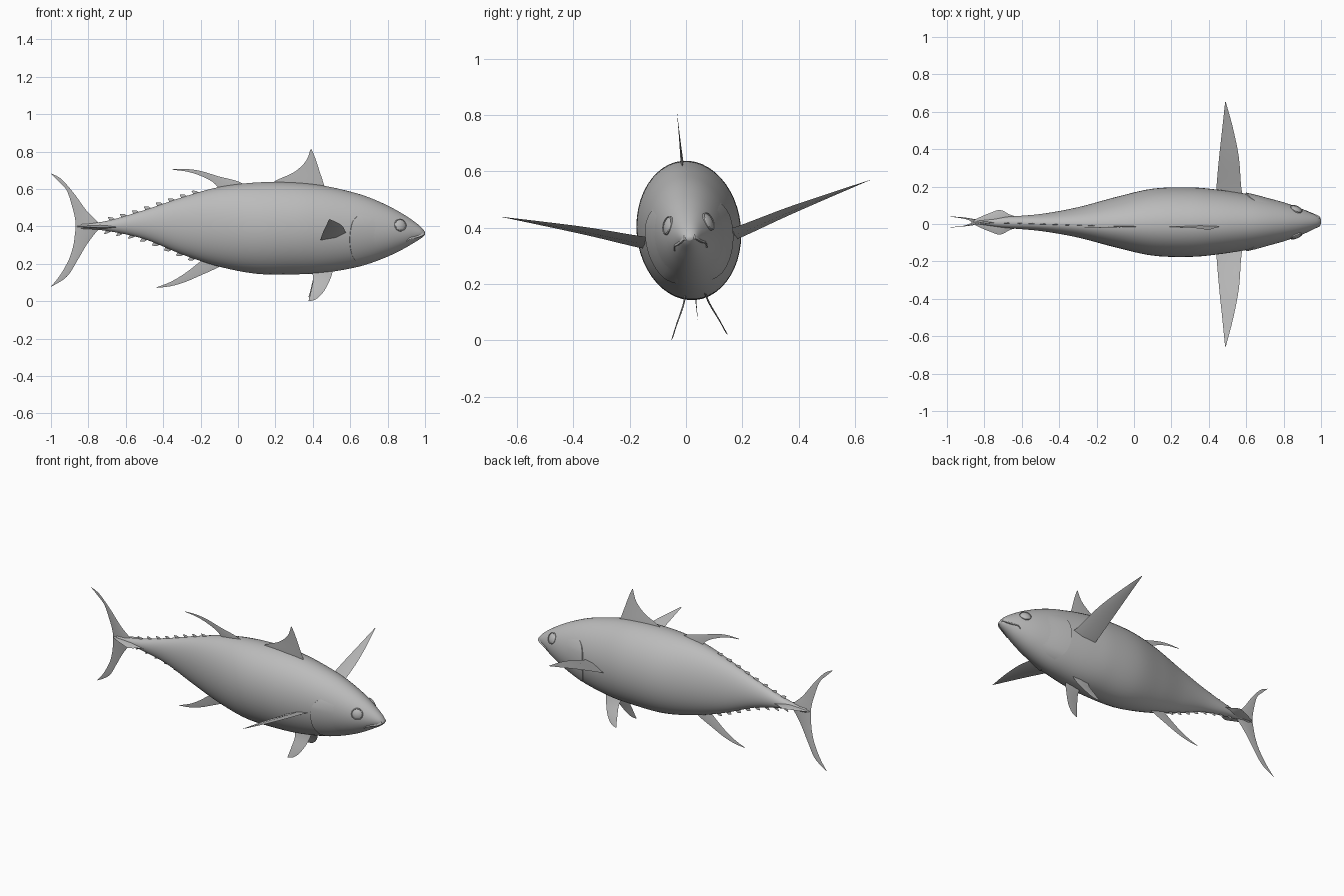
import bpy, bmesh, math
from mathutils import Vector, Matrix

if "Cube" in bpy.data.objects:
    bpy.data.objects.remove(bpy.data.objects["Cube"])

grey = bpy.data.materials.new("plain grey")
grey.use_nodes = True
grey.diffuse_color = (0.5, 0.5, 0.5, 1)
grey.node_tree.nodes["Principled BSDF"].inputs["Base Color"].default_value = (0.5, 0.5, 0.5, 1)

# The whole fish is rolled slightly about its long axis
PIVOT = Matrix.Translation((0, 0.01, 0.39))
ROLL = PIVOT @ Matrix.Rotation(math.radians(5.7), 4, 'X') @ Matrix.Translation((0, 0, -0.39))


def finish(name, bm, angle=40):
    bmesh.ops.recalc_face_normals(bm, faces=bm.faces)
    mesh = bpy.data.meshes.new(name)
    bm.to_mesh(mesh)
    bm.free()
    mesh.materials.append(grey)
    ob = bpy.data.objects.new(name, mesh)
    bpy.context.collection.objects.link(ob)
    ob.matrix_world = ROLL
    bpy.ops.object.select_all(action='DESELECT')
    ob.select_set(True)
    bpy.context.view_layer.objects.active = ob
    bpy.ops.object.shade_smooth_by_angle(angle=math.radians(angle))
    return ob


def smooth(points, steps):
    """Catmull-Rom spline through points of any dimension."""
    pts = [Vector(p) for p in points]
    out = []
    for i in range(len(pts) - 1):
        a, b, c, d = pts[max(i - 1, 0)], pts[i], pts[i + 1], pts[min(i + 2, len(pts) - 1)]
        for k in range(steps):
            t = k / steps
            out.append(b + (c - a) * (t / 2) + (a * 2 - b * 5 + c * 4 - d) * (t * t / 2)
                       + (b * 3 - a - c * 3 + d) * (t ** 3 / 2))
    return out + [pts[-1]]


def loft(bm, rows, closed=True, caps=True):
    vs = [[bm.verts.new(p) for p in r] for r in rows]
    n = len(vs[0])
    for r, s in zip(vs, vs[1:]):
        for j in range(n if closed else n - 1):
            k = (j + 1) % n
            bm.faces.new((r[j], r[k], s[k], s[j]))
    if caps:
        bm.faces.new(vs[0])
        bm.faces.new(vs[-1])


# Body profile: x, top, bottom, half width
PROFILE = smooth([
    (-0.84, .412, .388, .008), (-0.7, .43, .376, .028), (-0.5, .488, .332, .045),
    (-0.3, .556, .25, .08), (-0.1, .612, .184, .133), (0.1, .636, .146, .178),
    (0.3, .636, .143, .185), (0.45, .62, .15, .172), (0.6, .587, .174, .15),
    (0.7, .556, .2, .13), (0.8, .512, .238, .104), (0.88, .468, .277, .076),
    (0.94, .428, .312, .05), (0.98, .395, .337, .03), (1.0, .37, .355, .012)], 6)


def section(x):
    for p, q in zip(PROFILE, PROFILE[1:]):
        if x <= q[0]:
            break
    m = p.lerp(q, max(0, min(1, (x - p[0]) / (q[0] - p[0]))))
    return (m[1] + m[2]) / 2, (m[1] - m[2]) / 2, m[3]


def surf(x, a, off=0.0):
    """Point on the body skin; a = 0 on the side, 90 degrees on the back."""
    c, rz, ry = section(x)
    return Vector((x, (ry + off) * math.cos(a), c + (rz + off) * math.sin(a)))


def angle_at(x, z):
    c, rz, _ = section(x)
    return math.asin(max(-1, min(1, (z - c) / rz)))


bm = bmesh.new()
loft(bm, [[surf(p[0], math.tau * j / 48) for j in range(48)] for p in PROFILE])
finish("body", bm, 60)


def fin(name, lead, trail, thick=0.03, steps=5, flip=1):
    """Thin blade lofted from lens sections between two edge curves."""
    def pts(edge):
        return smooth([p if len(p) == 3 else (p[0], 0, p[1]) for p in edge], steps)
    lead, trail = pts(lead), pts(trail)
    mids = [a.lerp(b, 0.4) for a, b in zip(lead, trail)]
    rows = []
    for i, (a, b) in enumerate(zip(lead, trail)):
        span = mids[min(i + 1, len(mids) - 1)] - mids[max(i - 1, 0)]
        n = (b - a).cross(span).normalized() * min((b - a).length * thick, 0.016)
        row = [a, mids[i] + n, b, mids[i] - n]
        rows.append([Vector((p.x, p.y * flip, p.z)) for p in row])
    bm = bmesh.new()
    loft(bm, rows)
    return finish(name, bm)


fin("first_dorsal_fin",
    [(.475, .57), (.458, .63), (.435, .70), (.412, .77), (.392, .817)],
    [(.14, .60), (.2, .645), (.3, .692), (.362, .75), (.387, .812)], .02)
fin("second_dorsal_fin",
    [(.08, .60), (0, .642), (-.1, .668), (-.2, .698), (-.28, .709), (-.35, .707)],
    [(-.1, .57), (-.105, .605), (-.14, .642), (-.21, .676), (-.28, .696), (-.35, .704)])
fin("anal_fin",
    [(-.06, .21), (-.11, .178), (-.2, .137), (-.286, .1), (-.36, .079), (-.435, .07)],
    [(-.18, .26), (-.19, .225), (-.235, .185), (-.3, .137), (-.365, .1), (-.435, .073)])
fin("tail_fin",
    [(-1, .685), (-.945, .655), (-.875, .575), (-.81, .485), (-.755, .43), (-.73, .4),
     (-.76, .368), (-.81, .3), (-.86, .215), (-.915, .13), (-1, .075)],
    [(-.998, .681), (-.957, .64), (-.914, .59), (-.882, .49), (-.871, .44), (-.868, .4),
     (-.873, .35), (-.88, .3), (-.903, .225), (-.95, .14), (-.998, .079)], .045)

# Flat keel across the tail root
KEEL = [(-.6, .025), (-.66, .04), (-.715, .066), (-.77, .05), (-.83, .025), (-.86, .008)]
fin("tail_keel", [(x, w, .4) for x, w in KEEL], [(x, -w, .4) for x, w in KEEL], .13)

# Rows of finlets above and below the tail stalk
for i in range(8):
    for label, side in (("upper", 1), ("lower", -1)):
        x = -0.2 - 0.064 * i - (0.0 if side > 0 else 0.02)
        c, rz, _ = section(x)
        z = c + side * rz
        c, rz, _ = section(x - 0.05)
        z2 = c + side * rz
        fin(f"{label}_finlet_{i + 1}",
            [(x, z - side * .012), (x - .022, z + side * .004), (x - .046, z2 + side * .02)],
            [(x - .04, z2 - side * .008), (x - .04, z2 + side * .004), (x - .048, z2 + side * .018)],
            .08, 2)

# Gill cover edge: x and angle down the flank
GILL = smooth([(.655, .55), (.615, .3), (.6, -.05), (.602, -.4), (.62, -.75), (.66, -1.15)], 6)
MOUTH = smooth([(.9, .326), (.918, .341), (.945, .346), (.975, .354), (.993, .363)], 4)

# Paired parts
for label, s in (("near", -1), ("far", 1)):
    fin(label + "_pectoral_fin",
        [(.6, .1, .375), (.575, .175, .388), (.561, .35, .435), (.53, .51, .472), (.49, .66, .505)],
        [(.44, .1, .33), (.44, .17, .343), (.455, .35, .405), (.472, .51, .457), (.487, .655, .503)],
        .07, 5, s)
    fin(label + "_pelvic_fin",
        [(.51, .03, .18), (.495, .045, .125), (.46, .075, .06), (.42, .092, .02), (.38, .1, .008)],
        [(.39, .03, .18), (.402, .05, .125), (.392, .075, .07), (.384, .09, .035), (.377, .1, .011)],
        .03, 5, s)

    # Gill cover: raised rim fading forward into the head
    bm = bmesh.new()
    rows = []
    for x, a in GILL:
        lift = 0.007 * min(1, (a + 1.15) * 3, (0.55 - a) * 3) - 0.0005
        row = [surf(x - .003, a, -.004)] + [surf(x + .15 * t, a, lift * (1 - t) - .001 * t)
                                            for t in (0, .1, .3, .6, 1)]
        rows.append([Vector((p.x, p.y * s, p.z)) for p in row])
    loft(bm, rows, False, False)
    finish(label + "_gill_cover", bm)

    # Eye: rim and shallow dome set on the skin
    x, z = .868, .415
    a = angle_at(x, z)
    p = surf(x, a)
    n = (surf(x, a + .05) - surf(x, a - .05)).cross(surf(x + .01, a) - surf(x - .01, a)).normalized()
    n = n if n.y > 0 else -n
    flip = Matrix.Diagonal((1, s, 1, 1))
    place = flip @ Matrix.Translation(p) @ n.to_track_quat('Z', 'Y').to_matrix().to_4x4()
    bm = bmesh.new()
    rings = [(.034, -.01), (.034, .002), (.031, .005), (.029, .002), (.022, .006), (.012, .009), (.003, .01)]
    loft(bm, [[place @ Vector((r * math.cos(math.tau * j / 24), r * math.sin(math.tau * j / 24), h))
               for j in range(24)] for r, h in rings])
    finish(label + "_eye", bm, 30)

# Mouth: overhanging upper lip wrapped round the snout
half = [surf(x, angle_at(x, z)) for x, z in MOUTH]
path = half + [Vector((p.x, -p.y, p.z)) for p in reversed(half)]
mid = len(path) / 2 - .5
bm = bmesh.new()
rows = []
for i, p in enumerate(path):
    out = (path[min(i + 1, len(path) - 1)] - path[max(i - 1, 0)]).cross(Vector((0, 0, 1))).normalized()
    if out.dot(p - Vector((.85, 0, p.z))) < 0:
        out = -out
    r = .006 * (1 - .5 * abs(i - mid) / mid)
    rows.append([p + out * u * r + Vector((0, 0, v * r))
                 for u, v in ((-1, -1), (.9, -.9), (.8, .2), (-.3, 2.2))])
loft(bm, rows)
finish("upper_lip", bm, 30)
